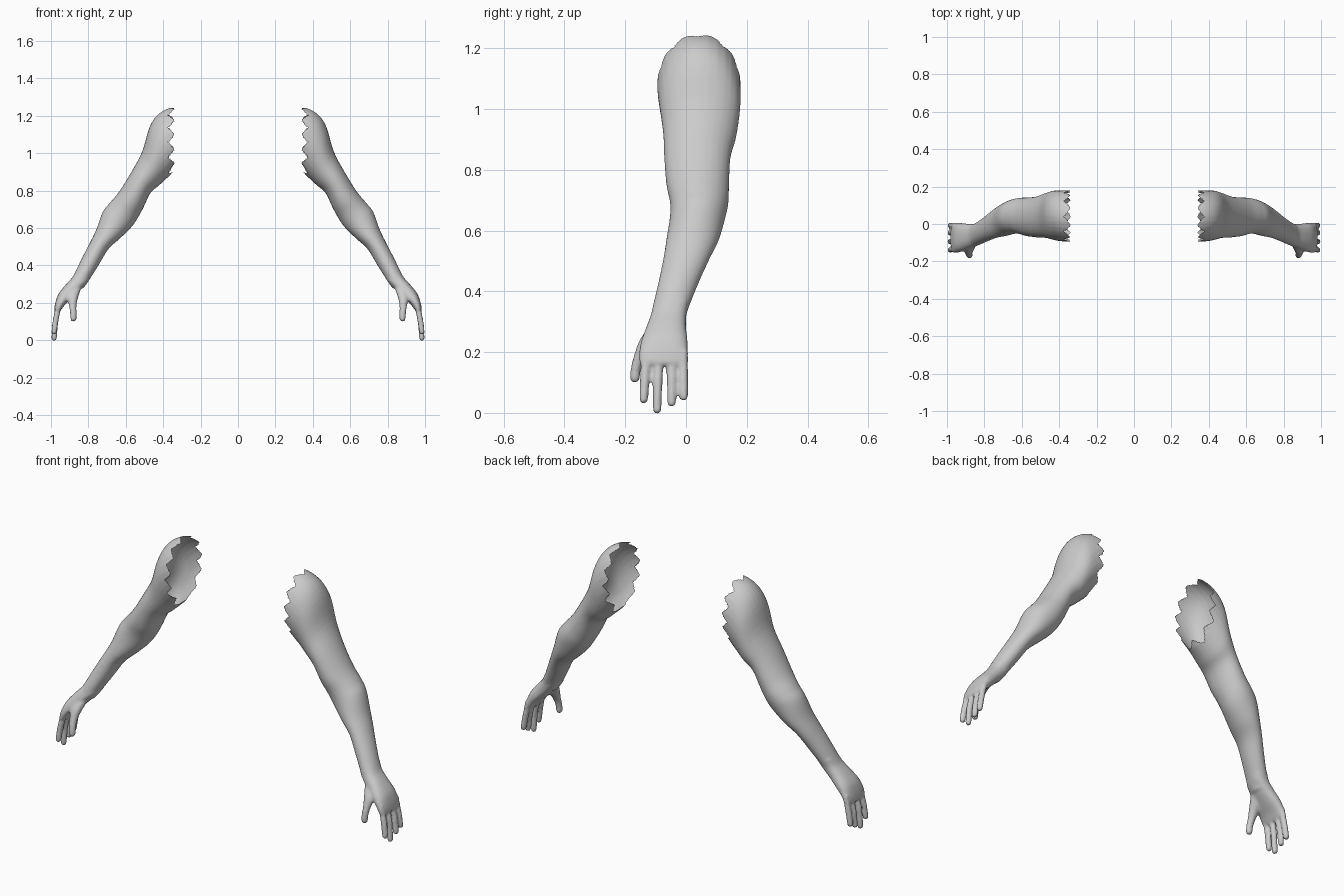
import bpy, bmesh, math
from mathutils import Vector

if "Cube" in bpy.data.objects:
    bpy.data.objects.remove(bpy.data.objects["Cube"])


def catmull(rows, steps):
    # smooth interpolation of section parameters
    out = []
    n = len(rows)
    for i in range(n - 1):
        p0, p1, p2, p3 = (rows[min(max(i + k, 0), n - 1)] for k in (-1, 0, 1, 2))
        for s in range(steps):
            t = s / steps
            out.append([0.5 * (2 * b + (c - a) * t + (2 * a - 5 * b + 4 * c - d) * t * t
                               + (3 * b - a - 3 * c + d) * t ** 3)
                        for a, b, c, d in zip(p0, p1, p2, p3)])
    out.append(list(rows[-1]))
    return out


def loft(bm, rows, steps=4, seg=28, power=1.0):
    # closed tube; each row: outer x,z, inner x,z, front y, back y
    rings = []
    for ox, oz, ix, iz, y0, y1 in catmull(rows, steps):
        ring = []
        for k in range(seg):
            a = 2 * math.pi * k / seg
            c, s = math.cos(a), math.sin(a)
            c = math.copysign(abs(c) ** power, c)
            s = math.copysign(abs(s) ** power, s)
            ring.append(bm.verts.new(((ox + ix) / 2 + c * (ox - ix) / 2,
                                      (y0 + y1) / 2 + s * (y1 - y0) / 2,
                                      (oz + iz) / 2 + c * (oz - iz) / 2)))
        rings.append(ring)
    for r0, r1 in zip(rings, rings[1:]):
        for k in range(seg):
            j = (k + 1) % seg
            bm.faces.new((r0[k], r0[j], r1[j], r1[k]))
    bm.faces.new(rings[0][::-1])
    bm.faces.new(rings[-1])


def digit(bm, pts):
    # finger or thumb from (x, y, z, radius) points with a rounded tip
    x, y, z, r = pts[-1]
    pts = pts + [(x, y, z - r * 0.6, r * 0.8), (x, y, z - r * 0.95, r * 0.35)]
    loft(bm, [(x + r, z, x - r, z, y - r, y + r) for x, y, z, r in pts], 3, 16)


bm = bmesh.new()

# shoulder, upper arm, elbow, forearm, wrist
ARM = [(.26, 1.25, .26, .93, -.09, .18), (.35, 1.246, .335, .912, -.095, .18),
       (.425, 1.21, .36, .885, -.092, .18), (.473, 1.14, .387, .86, -.085, .178),
       (.512, 1.01, .425, .825, -.075, .166), (.57, .90, .468, .787, -.072, .147),
       (.634, .797, .505, .71, -.065, .142), (.685, .735, .535, .655, -.053, .14),
       (.723, .687, .57, .604, -.053, .13), (.757, .594, .63, .545, -.065, .108),
       (.79, .525, .693, .487, -.075, .077), (.832, .444, .743, .405, -.092, .04),
       (.885, .337, .80, .315, -.115, .002), (.91, .305, .825, .28, -.118, .0)]
loft(bm, ARM)

# palm
PALM = [(.865, .375, .785, .345, -.10, .012), (.885, .337, .80, .315, -.114, .002),
        (.922, .296, .842, .27, -.13, .0), (.957, .252, .885, .228, -.146, .005),
        (.974, .21, .92, .195, -.154, .006), (.982, .172, .94, .17, -.155, .007),
        (.98, .158, .95, .157, -.15, .002)]
loft(bm, PALM, power=0.8)

# fingers: root y, tip y, tip z
for ya, yb, zt in ((-.134, -.139, .034), (-.091, -.095, .0), (-.047, -.047, .023), (-.009, -.008, .042)):
    r = .0158
    digit(bm, [(.955, ya, .205, r), (.966, ya, .15, r), (.976, (ya + yb) / 2, .1, r),
               (.983, yb, zt + .011, r * .93)])

# thumb
digit(bm, [(.862, -.085, .295, .03), (.882, -.122, .24, .031), (.884, -.15, .19, .021),
           (.881, -.164, .15, .0175), (.88, -.168, .115, .0165)])

bmesh.ops.recalc_face_normals(bm, faces=bm.faces)
raw = bpy.data.meshes.new("arm_raw")
bm.to_mesh(raw)
bm.free()

# fuse the parts into one smooth skin
tmp = bpy.data.objects.new("arm_raw", raw)
bpy.context.collection.objects.link(tmp)
rem = tmp.modifiers.new("fuse", 'REMESH')
rem.mode = 'VOXEL'
rem.voxel_size = .0065
smo = tmp.modifiers.new("soften", 'SMOOTH')
smo.factor = .5
smo.iterations = 6
skin = bpy.data.meshes.new_from_object(tmp.evaluated_get(bpy.context.evaluated_depsgraph_get()))
bpy.data.objects.remove(tmp)

# open, torn shoulder edge and mirrored pair
for name, side in (("right_side_arm", 1), ("left_side_arm", -1)):
    bm = bmesh.new()
    bm.from_mesh(skin)

    def torn(co):
        a = math.atan2(co.z - 1.08, co.y - .04) / (2 * math.pi) * 11 + .25
        return .338 + .035 * abs(2 * (a - math.floor(a)) - 1)

    gone = [f for f in bm.faces if (c := f.calc_center_median()).x < torn(c)]
    bmesh.ops.delete(bm, geom=gone, context='FACES')
    if side < 0:
        for v in bm.verts:
            v.co.x = -v.co.x
        bmesh.ops.reverse_faces(bm, faces=bm.faces)
    for f in bm.faces:
        f.smooth = True
    me = bpy.data.meshes.new(name)
    bm.to_mesh(me)
    bm.free()
    bpy.context.collection.objects.link(bpy.data.objects.new(name, me))
